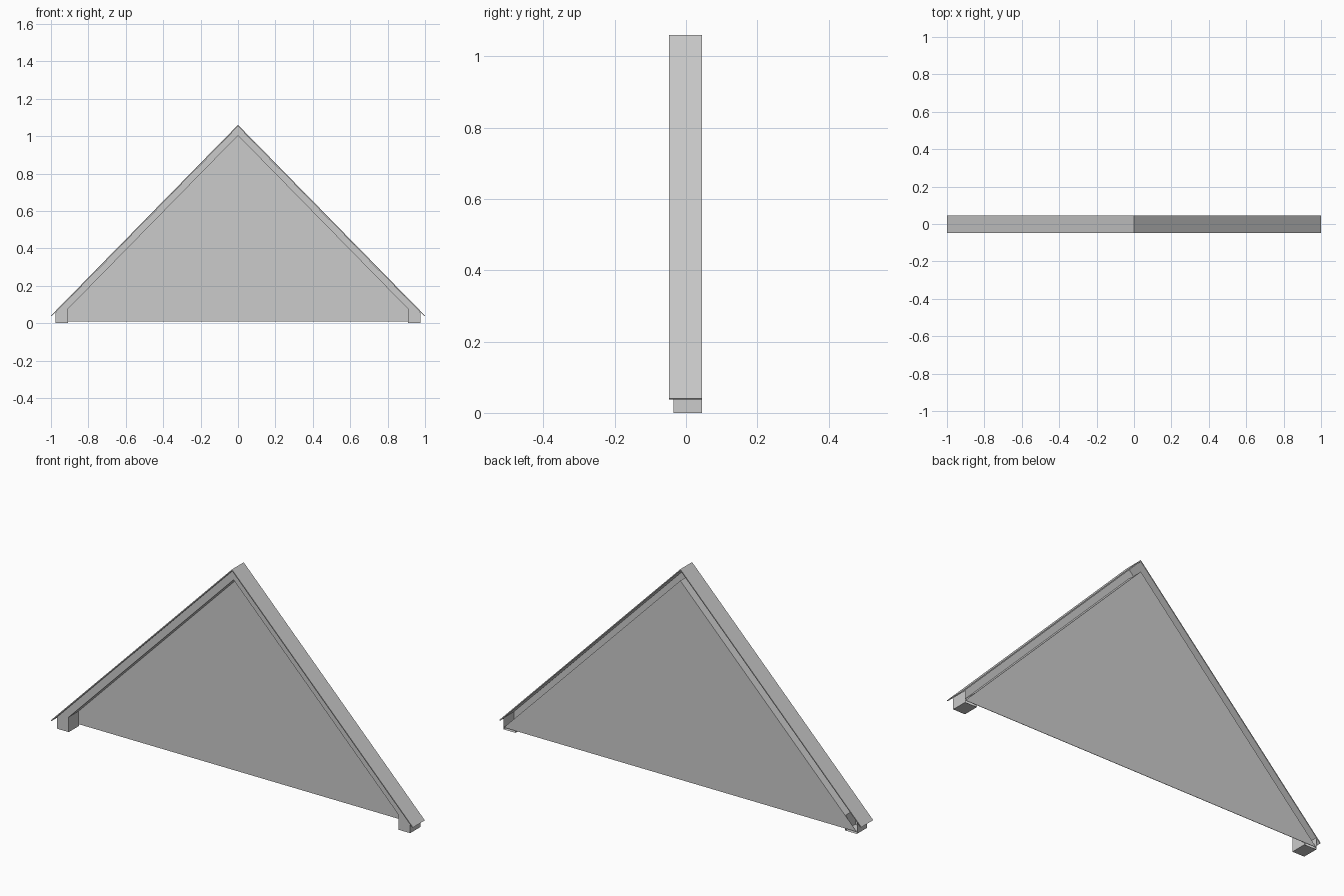
import bpy
import bmesh

cube = bpy.data.objects.get("Cube")
if cube:
    bpy.data.objects.remove(cube, do_unlink=True)

# Single painted finish
grey = bpy.data.materials.new("light_grey")
grey.use_nodes = True
colour = (0.6, 0.6, 0.6, 1.0)
grey.diffuse_color = colour
grey.node_tree.nodes["Principled BSDF"].inputs["Base Color"].default_value = colour

FRONT, BACK = -0.035, 0.045
SLOPE = 1.02


def roof_z(x, apex):
    """Height of a gable line with the given apex."""
    return apex - SLOPE * abs(x)


def mirrored(half):
    """Extend a right-hand path from the centre line into a full path."""
    return [(-x, z) for x, z in reversed(half) if x > 0] + half


def make_object(name, build):
    bm = bmesh.new()
    build(bm)
    mesh = bpy.data.meshes.new(name)
    bm.to_mesh(mesh)
    bm.free()
    mesh.materials.append(grey)
    obj = bpy.data.objects.new(name, mesh)
    bpy.context.collection.objects.link(obj)
    return obj


def prism(bm, outline, y0, y1):
    """Closed solid from an x-z outline."""
    face = bm.faces.new([bm.verts.new((x, y0, z)) for x, z in outline])
    ext = bmesh.ops.extrude_face_region(bm, geom=[face], use_keep_orig=True)
    moved = [v for v in ext["geom"] if isinstance(v, bmesh.types.BMVert)]
    bmesh.ops.translate(bm, verts=moved, vec=(0, y1 - y0, 0))
    bmesh.ops.recalc_face_normals(bm, faces=bm.faces)


# Thin gable covering
def covering(bm):
    top = mirrored([(0, 1.06), (1.0, 0.04)])
    under = mirrored([(0, 1.053), (0.996, roof_z(0.996, 1.053))])
    prism(bm, top + under[::-1], -0.048, BACK)


# Hollow trim, open at the back, with a foot at each end
def trim(bm):
    inner_x, outer_x = 0.91, 0.975
    inner = [(0, 1.003), (inner_x, roof_z(inner_x, 1.003)), (inner_x, 0),
             (outer_x, 0), (outer_x, roof_z(outer_x, 1.052))]
    path = mirrored(inner)
    front = [bm.verts.new((x, FRONT, z)) for x, z in path]
    back = [bm.verts.new((x, BACK, z)) for x, z in path]
    ridge = bm.verts.new((0, FRONT, 1.052))
    bm.faces.new(front + [ridge])
    for i in range(len(path) - 1):
        bm.faces.new((front[i], back[i], back[i + 1], front[i + 1]))
    bmesh.ops.recalc_face_normals(bm, faces=bm.faces)
    cap = max(bm.faces, key=lambda f: len(f.verts))
    if cap.normal.y > 0:
        bmesh.ops.reverse_faces(bm, faces=bm.faces)


# Triangular wall closing the gable at the back
def wall(bm):
    prism(bm, [(-0.974, 0.01), (0.974, 0.01), (0, 1.003)], BACK - 0.002, BACK)


make_object("roof_covering", covering)
make_object("gable_trim", trim)
make_object("gable_wall", wall)
